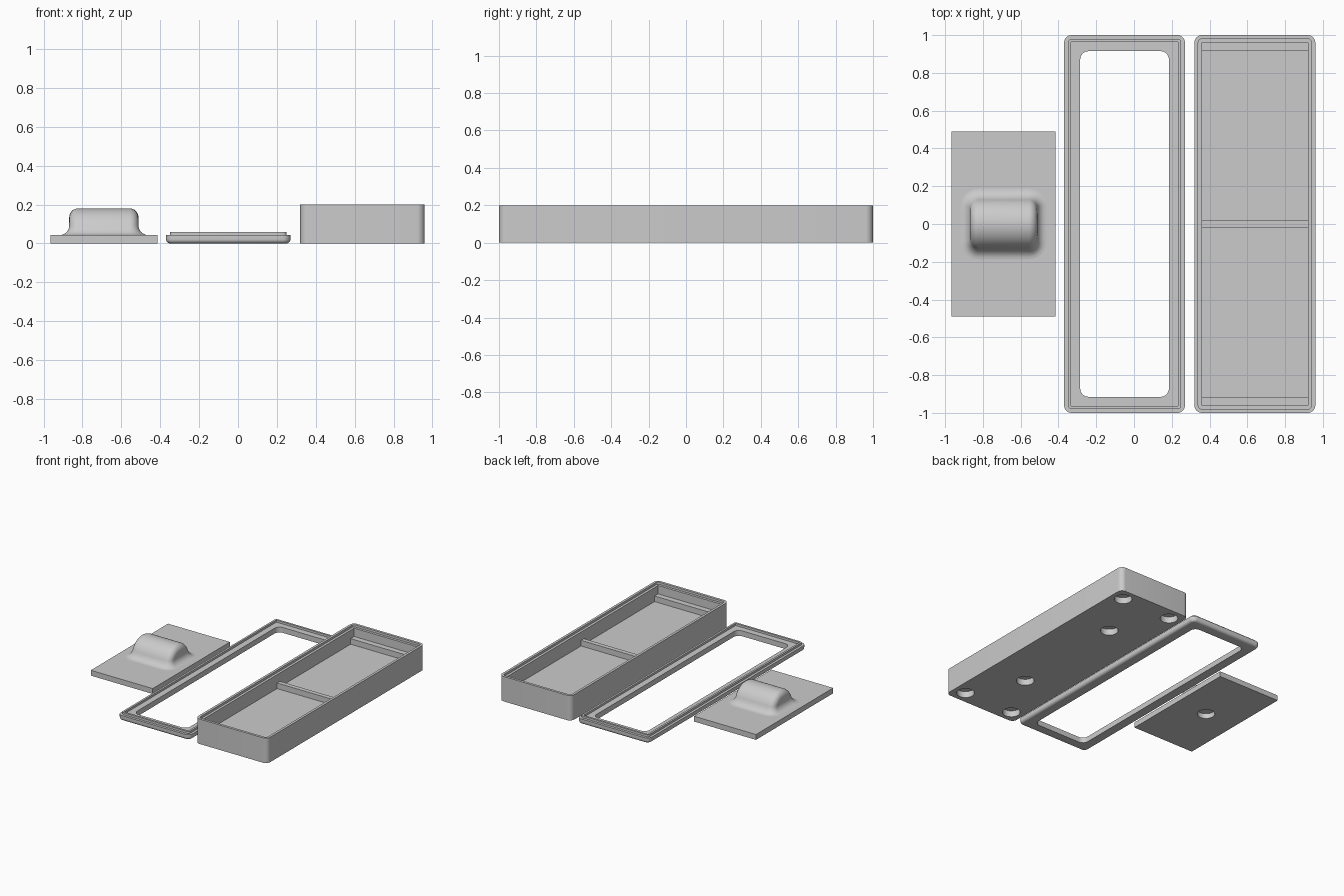
import bpy, bmesh
from math import sin, cos, pi, sqrt, acos, radians

cube = bpy.data.objects.get("Cube")
if cube:
    bpy.data.objects.remove(cube, do_unlink=True)

grey = bpy.data.materials.new("plain grey")
grey.use_nodes = True
grey.diffuse_color = (0.6, 0.6, 0.6, 1)
bsdf = next(n for n in grey.node_tree.nodes if n.type == 'BSDF_PRINCIPLED')
bsdf.inputs["Base Color"].default_value = (0.6, 0.6, 0.6, 1)


def rounded_rect(cx, hx, hy, r, z, steps=8):
    """Counter-clockwise rounded rectangle centred on (cx, 0)."""
    pts = []
    for q, (sx, sy) in enumerate([(1, 1), (-1, 1), (-1, -1), (1, -1)]):
        for i in range(steps + 1):
            a = (q + i / steps) * pi / 2
            pts.append((cx + sx * (hx - r) + r * cos(a), sy * (hy - r) + r * sin(a), z))
    return pts


def loft(name, loops, cap=False, closed=False):
    """Skin a stack of equal-length loops into an object."""
    bm = bmesh.new()
    rings = [[bm.verts.new(p) for p in loop] for loop in loops]
    pairs = list(zip(rings, rings[1:]))
    if closed:
        pairs.append((rings[-1], rings[0]))
    for a, b in pairs:
        for i in range(len(a)):
            j = (i + 1) % len(a)
            bm.faces.new((a[i], a[j], b[j], b[i]))
    if cap:
        bm.faces.new(rings[0][::-1])
        bm.faces.new(rings[-1])
    bmesh.ops.remove_doubles(bm, verts=bm.verts, dist=1e-5)
    bmesh.ops.recalc_face_normals(bm, faces=bm.faces)
    return finish(name, bm)


def finish(name, bm):
    mesh = bpy.data.meshes.new(name)
    bm.to_mesh(mesh)
    bm.free()
    mesh.materials.append(grey)
    obj = bpy.data.objects.new(name, mesh)
    bpy.context.collection.objects.link(obj)
    return obj


def block(name, x0, x1, y0, y1, z0, z1):
    bm = bmesh.new()
    bmesh.ops.create_cube(bm, size=1)
    for v in bm.verts:
        v.co = ((x0 + x1) / 2 + v.co.x * (x1 - x0),
                (y0 + y1) / 2 + v.co.y * (y1 - y0),
                (z0 + z1) / 2 + v.co.z * (z1 - z0))
    return finish(name, bm)


def activate(obj):
    bpy.ops.object.select_all(action='DESELECT')
    obj.select_set(True)
    bpy.context.view_layer.objects.active = obj


def drill(obj, spots, depth, radius=0.065):
    """Cut blind round pockets into the underside."""
    bm = bmesh.new()
    for x, y in spots:
        made = bmesh.ops.create_cone(bm, cap_ends=True, segments=40,
                                     radius1=radius, radius2=radius, depth=2 * depth)
        bmesh.ops.translate(bm, verts=made["verts"], vec=(x, y, 0))
    cutter = finish("pocket_cutter", bm)
    cutter.hide_render = True
    mod = obj.modifiers.new("pockets", 'BOOLEAN')
    mod.operation = 'DIFFERENCE'
    mod.solver = 'EXACT'
    mod.object = cutter
    activate(obj)
    bpy.ops.object.modifier_apply(modifier=mod.name)
    bpy.data.objects.remove(cutter, do_unlink=True)


def smooth(obj):
    activate(obj)
    bpy.ops.object.shade_smooth_by_angle(angle=radians(35))


HX, HY, CORNER = 0.32, 1.0, 0.04


def inset_loop(cx, inset, z, r=None):
    r = max(CORNER - inset, 0) if r is None else r
    return rounded_rect(cx, HX - inset, HY - inset, r, z)


# Open tray with a stepped rim
BX, FLOOR = 0.64, 0.07
tray = loft("tray", [inset_loop(BX, i, z) for i, z in [
    (0, 0), (0, 0.2), (0.02, 0.2), (0.02, 0.182), (0.04, 0.182), (0.04, FLOOR)]], cap=True)
drill(tray, [(BX + sx * 0.22, sy * 0.9) for sx in (-1, 1) for sy in (-1, 1)]
      + [(BX, -0.48), (BX, 0.48)], 0.05)
smooth(tray)

# Low rib across the middle and a ledge at each end of the tray
for name, y0, y1 in [("tray_rib", -0.018, 0.018),
                     ("front_ledge", -0.962, -0.915), ("back_ledge", 0.915, 0.962)]:
    block(name, BX - 0.282, BX + 0.282, y0, y1, FLOOR - 0.005, 0.115)

# Lid frame with rounded lower edge and raised tongue
LX, FILLET = -0.05, 0.022
profile = [(FILLET * (1 - sin(a)), FILLET * (1 - cos(a)))
           for a in [i / 6 * pi / 2 for i in range(7)]]
profile += [(0, 0.043), (0.02, 0.043), (0.02, 0.06), (0.036, 0.06), (0.036, 0.043)]
frame = [inset_loop(LX, 0.085, 0, 0.045)]
frame += [inset_loop(LX, i, z) for i, z in profile]
frame += [inset_loop(LX, 0.085, 0.043, 0.045)]
smooth(loft("lid_frame", frame, closed=True))

# Flat plate with a pocket below
PX, TOP = -0.69, 0.043
plate = block("handle_plate", PX - 0.275, PX + 0.275, -0.49, 0.49, 0, TOP)
drill(plate, [(PX, 0)], 0.04)
smooth(plate)

# Arched grip with rounded ends, flaring into the plate
L, R, EDGE, FLARE = 0.178, 0.137, 0.045, 0.05


def grip_loop(t, steps=8):
    limit = pi / 2 if t <= R - EDGE else acos(min(1, (t - R + EDGE) / EDGE))
    f = FLARE - sqrt(FLARE ** 2 - (FLARE - t) ** 2) if t < FLARE else 0
    quarter = []
    for i in range(steps + 1):
        phi = limit * (1 - i / steps)
        rho = R - EDGE + EDGE * cos(phi)
        quarter.append((L - EDGE + (EDGE + f) * sin(phi),
                        sqrt(max(0, rho * rho - t * t)) + f * cos(phi)))
    half = quarter + [(-x, y) for x, y in reversed(quarter)]
    return [(PX + x, y, TOP + t) for x, y in half + [(-x, -y) for x, y in half]]


grip = loft("handle_grip", [grip_loop(R * sin(pi / 2 * (k / 28) ** 1.5)) for k in range(29)])
activate(grip)
bpy.ops.object.shade_smooth_by_angle(angle=radians(60))
